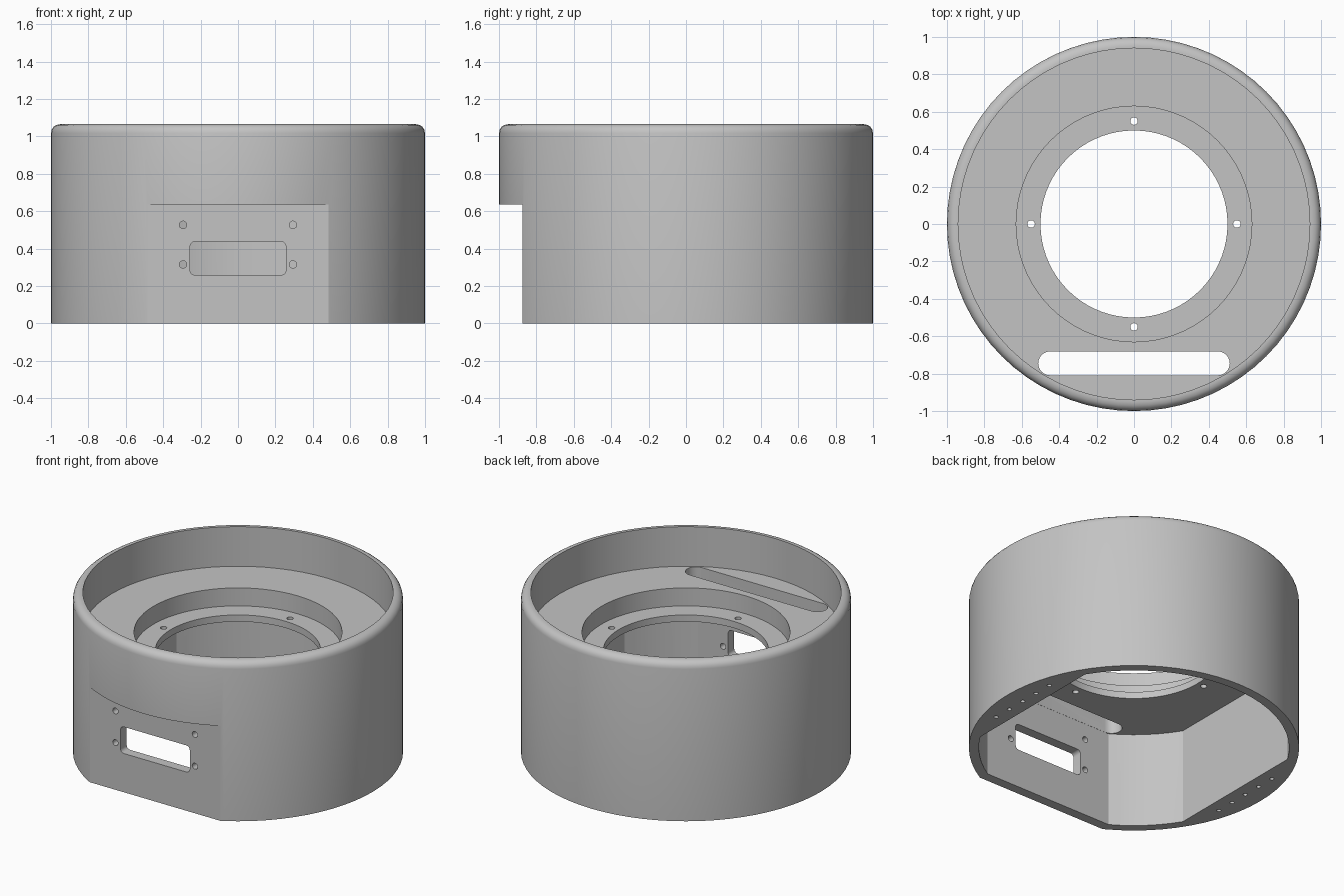
import bpy
import bmesh
from math import acos, asin, cos, sin, pi, radians
from mathutils import Vector

cube = bpy.data.objects.get("Cube")
if cube:
    bpy.data.objects.remove(cube, do_unlink=True)

HEIGHT = 1.065
FLOOR, LEDGE, CEILING = 0.80, 0.68, 0.635   # recess floor, mounting ledge, cavity ceiling
INNER = 0.94
CHORD_X, WALL_Y, FLAT_Y = 0.80, -0.81, -0.875

grey = bpy.data.materials.new("light_grey")
grey.use_nodes = True
colour = (0.55, 0.55, 0.55, 1)
grey.diffuse_color = colour
grey.node_tree.nodes["Principled BSDF"].inputs["Base Color"].default_value = colour


def add_object(name, bm):
    bmesh.ops.recalc_face_normals(bm, faces=bm.faces)
    mesh = bpy.data.meshes.new(name)
    bm.to_mesh(mesh)
    bm.free()
    mesh.materials.append(grey)
    obj = bpy.data.objects.new(name, mesh)
    bpy.context.collection.objects.link(obj)
    return obj


def arc(radius, start, end, steps, cx=0, cy=0):
    angles = [start + (end - start) * i / steps for i in range(steps + 1)]
    return [(cx + radius * cos(a), cy + radius * sin(a)) for a in angles]


def circle(radius, cx, cy, sides=16):
    return arc(radius, 0, 2 * pi, sides, cx, cy)[:-1]


def rounded_box(half_w, half_h, radius, cx, cy, steps=6):
    points = []
    for i, (sx, sy) in enumerate([(1, 1), (-1, 1), (-1, -1), (1, -1)]):
        points += arc(radius, i * pi / 2, (i + 1) * pi / 2, steps,
                      cx + sx * (half_w - radius), cy + sy * (half_h - radius))
    return points


def lathe(name, profile, sides):
    bm = bmesh.new()
    rings = []
    for i in range(sides):
        a = 2 * pi * i / sides
        rings.append([bm.verts.new((r * cos(a), r * sin(a), z)) for r, z in profile])
    n = len(profile)
    for i, ring in enumerate(rings):
        other = rings[(i + 1) % sides]
        for j in range(n):
            k = (j + 1) % n
            bm.faces.new((ring[j], other[j], other[k], ring[k]))
    return add_object(name, bm)


def prism(bm, outline, low, high, along_y=False):
    def place(u, v, w):
        return (u, w, v) if along_y else (u, v, w)
    base = bm.faces.new([bm.verts.new(place(u, v, low)) for u, v in outline])
    extruded = bmesh.ops.extrude_face_region(bm, geom=[base])["geom"]
    verts = [g for g in extruded if isinstance(g, bmesh.types.BMVert)]
    bmesh.ops.translate(bm, verts=verts, vec=Vector(place(0, 0, high - low)))


def cut(target, bm):
    cutter = add_object("cutter", bm)
    cutter.hide_render = True
    mod = target.modifiers.new("cut", 'BOOLEAN')
    mod.operation, mod.solver, mod.object = 'DIFFERENCE', 'EXACT', cutter
    bpy.ops.object.modifier_apply(modifier=mod.name)
    bpy.data.objects.remove(cutter, do_unlink=True)


# Turned housing with rounded rim, wide recess, stepped ledge and bore
fillet = 0.048
rim = arc(fillet, 0, pi / 2, 4, 1 - fillet, HEIGHT - fillet)
profile = [(0.5, 0), (1, 0)] + rim + [
    (INNER, HEIGHT), (INNER, FLOOR), (0.63, FLOOR), (0.63, LEDGE), (0.5, LEDGE)]
housing = lathe("housing", profile, 72)
bpy.ops.object.select_all(action='DESELECT')
housing.select_set(True)
bpy.context.view_layer.objects.active = housing

# Lower cavity: circle trimmed by two side chords and the front wall
side = acos(CHORD_X / INNER)
front = asin(-WALL_Y / INNER)
cavity = (arc(INNER, -front, -side, 6) + arc(INNER, side, pi - side, 24)
          + arc(INNER, pi + side, pi + front, 6))
bm = bmesh.new()
prism(bm, cavity, -0.2, CEILING)
cut(housing, bm)

# Flat front panel
bm = bmesh.new()
prism(bm, [(-0.8, -1.3), (0.8, -1.3), (0.8, FLAT_Y), (-0.8, FLAT_Y)], -0.2, CEILING)
cut(housing, bm)

# Long slot through the recess floor
bm = bmesh.new()
prism(bm, rounded_box(0.512, 0.064, 0.0639, 0, -0.745), CEILING - 0.05, FLOOR + 0.05)
cut(housing, bm)

# Front window and its screw holes
bm = bmesh.new()
prism(bm, rounded_box(0.256, 0.089, 0.025, 0, 0.348), -1.1, -0.7, True)
for x in (-0.294, 0.294):
    for z in (0.315, 0.527):
        prism(bm, circle(0.02, x, z), -1.1, -0.7, True)
cut(housing, bm)

# Ledge screw holes and the rows of blind holes under the side blocks
bm = bmesh.new()
for i in range(4):
    a = i * pi / 2
    prism(bm, circle(0.02, 0.55 * cos(a), 0.55 * sin(a)), CEILING - 0.05, LEDGE + 0.05)
for x in (-0.88, 0.88):
    for i in range(-2, 3):
        prism(bm, circle(0.014, x, i * 0.125, 12), -0.1, 0.15)
cut(housing, bm)

bpy.ops.object.shade_smooth_by_angle(angle=radians(25))
